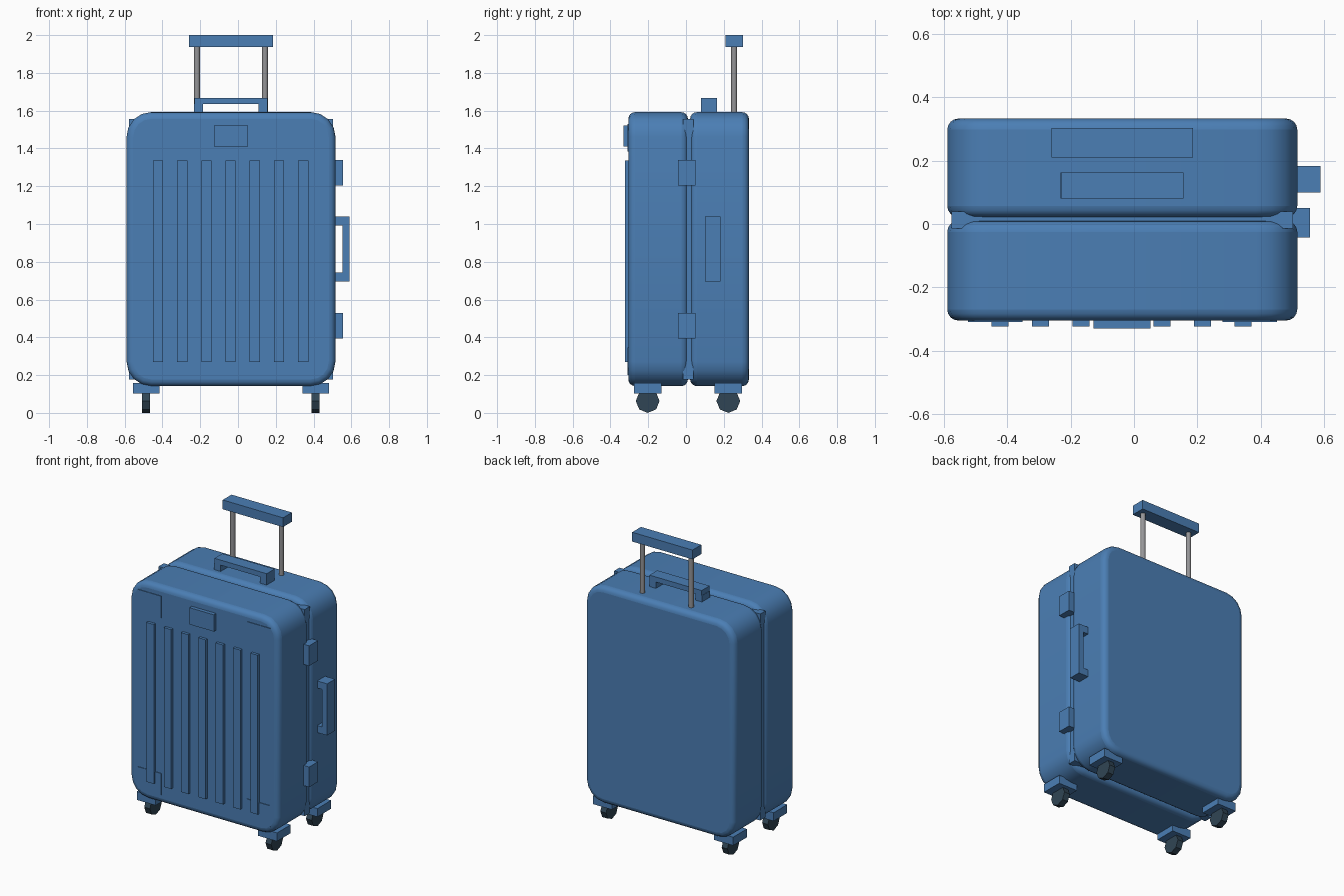
import bpy, bmesh, math
from mathutils import Matrix

if "Cube" in bpy.data.objects:
    bpy.data.objects.remove(bpy.data.objects["Cube"], do_unlink=True)

CX, CY = -0.037, 0.013  # middle of the case


def material(name, rgb):
    m = bpy.data.materials.new(name)
    m.use_nodes = True
    m.diffuse_color = (*rgb, 1)
    m.node_tree.nodes["Principled BSDF"].inputs["Base Color"].default_value = (*rgb, 1)
    return m


blue = material("case blue", (0.07, 0.21, 0.46))
steel = material("pole grey", (0.3, 0.3, 0.31))
rubber = material("wheel dark", (0.03, 0.06, 0.09))


def finish(name, bm, mat):
    mesh = bpy.data.meshes.new(name)
    bm.to_mesh(mesh)
    bm.free()
    mesh.materials.append(mat)
    ob = bpy.data.objects.new(name, mesh)
    bpy.context.collection.objects.link(ob)
    return ob


def add_box(bm, x, y, z):
    """Box between (min, max) pairs; returns its vertices."""
    size = [b - a for a, b in (x, y, z)]
    mid = [(a + b) / 2 for a, b in (x, y, z)]
    mat = Matrix.Translation(mid) @ Matrix.Diagonal((*size, 1))
    return bmesh.ops.create_cube(bm, size=1, matrix=mat)["verts"]


def boxes(name, *ranges):
    bm = bmesh.new()
    for r in ranges:
        add_box(bm, *r)
    return finish(name, bm, blue)


def cylinder(name, radius, depth, sides, matrix, mat):
    bm = bmesh.new()
    bmesh.ops.create_cone(bm, cap_ends=True, segments=sides, radius1=radius,
                          radius2=radius, depth=depth, matrix=matrix)
    return finish(name, bm, mat)


def smooth(ob, angle):
    bpy.ops.object.select_all(action="DESELECT")
    ob.select_set(True)
    bpy.context.view_layer.objects.active = ob
    bpy.ops.object.shade_smooth_by_angle(angle=math.radians(angle))


# Two rounded shells: large corner radius, softer rim
def shell(name, y):
    bm = bmesh.new()
    add_box(bm, (-0.59, 0.516), y, (0.142, 1.592))
    edges = [e for e in bm.edges
             if abs(e.verts[0].co.y - e.verts[1].co.y) > 0.1]
    bmesh.ops.bevel(bm, geom=edges, offset=0.13, segments=4, profile=0.5,
                    affect="EDGES")
    ob = finish(name, bm, blue)
    mod = ob.modifiers.new("rim", "BEVEL")
    mod.width, mod.segments = 0.035, 4
    mod.limit_method, mod.angle_limit = "ANGLE", math.radians(60)
    smooth(ob, 40)


shell("front_shell", (-0.305, 0.01))
shell("back_shell", (0.022, 0.333))

# Seam frame between the shells
boxes("seam_frame", ((-0.577, 0.503), (-0.015, 0.04), (0.177, 1.557)))

# Front ribs, name plate and corner guards
for i in range(7):
    x = CX - 0.413 + i * 0.128
    boxes(f"front_rib_{i + 1}", ((x, x + 0.054), (-0.324, -0.29), (0.27, 1.335)))
boxes("front_plate", ((-0.128, 0.052), (-0.33, -0.29), (1.41, 1.522)))
for side, sx in (("right", -0.525), ("left", 0.28)):
    for level, z in (("lower", 0.2), ("upper", 1.385)):
        boxes(f"{level}_{side}_corner_guard",
              ((sx, sx + 0.172), (-0.309, -0.29), (z, z + 0.145)))

# Latches over the seam
for level, z in (("lower", 0.395), ("upper", 1.205)):
    boxes(f"{level}_latch", ((0.49, 0.556), (-0.043, 0.05), (z, z + 0.135)))

# Side and top carry handles
ys = (0.1, 0.183)
boxes("side_handle",
      ((0.552, 0.589), ys, (0.695, 1.04)),
      ((0.5, 0.552), ys, (0.695, 0.742)),
      ((0.5, 0.552), ys, (0.993, 1.04)))
yt = (0.08, 0.163)
boxes("top_handle",
      ((-0.23, 0.156), yt, (1.634, 1.668)),
      ((-0.232, -0.184), yt, (1.57, 1.634)),
      ((0.108, 0.156), yt, (1.57, 1.634)))

# Telescopic handle
boxes("pull_grip", ((-0.26, 0.186), (0.21, 0.303), (1.938, 2.0)))
for side, x in (("right", -0.217), ("left", 0.143)):
    pole = cylinder(f"{side}_pole", 0.016, 0.4, 16,
                    Matrix.Translation((x, 0.255, 1.75)), steel)
    smooth(pole, 40)

# Four wheels with mounts
for end, y in (("front", -0.203), ("back", 0.224)):
    for side, x in (("right", -0.486), ("left", 0.411)):
        boxes(f"{end}_{side}_wheel_mount",
              ((x - 0.07, x + 0.07), (y - 0.072, y + 0.072), (0.102, 0.158)))
        turn = Matrix.Rotation(math.pi / 2, 4, "Y")
        cylinder(f"{end}_{side}_wheel", 0.063, 0.042, 8,
                 Matrix.Translation((x, y, 0.063)) @ turn, rubber)
